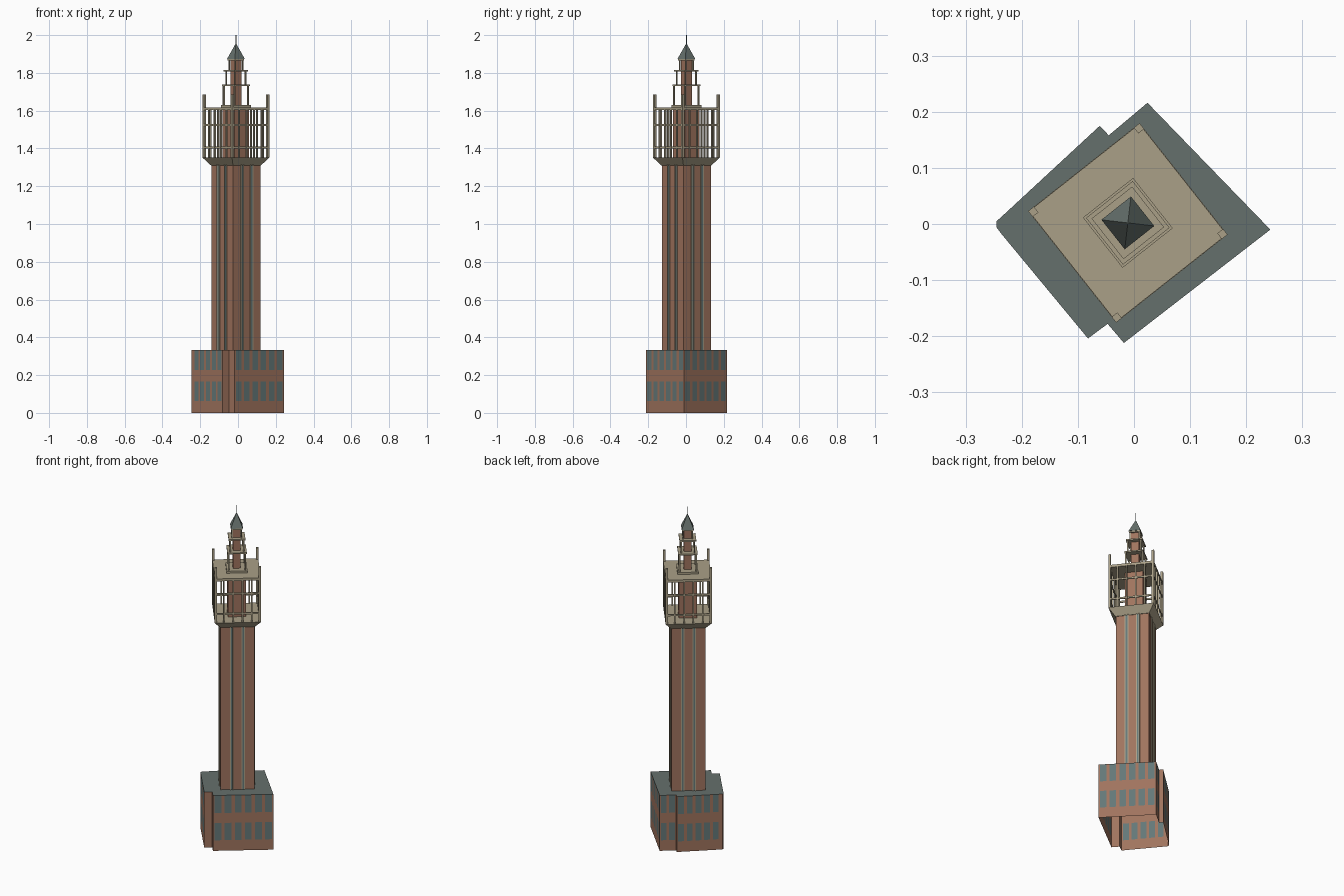
import bpy, bmesh, math
from mathutils import Matrix, Vector

if "Cube" in bpy.data.objects:
    bpy.data.objects.remove(bpy.data.objects["Cube"])


def material(name, *rgb):
    m = bpy.data.materials.new(name)
    m.diffuse_color = [((c / 255 + 0.055) / 1.055) ** 2.4 for c in rgb] + [1]
    m.use_nodes = True
    m.node_tree.nodes["Principled BSDF"].inputs["Base Color"].default_value = m.diffuse_color
    return m


BRICK = material("brick", 160, 116, 94)
STONE = material("pale stone", 170, 160, 135)
SLATE = material("slate", 101, 112, 108)
GLASS = material("window glass", 100, 120, 120)

# The tower is turned against the axes
TURN = Matrix.Translation((-0.011, 0.002, 0)) @ Matrix.Rotation(math.radians(38.3), 4, 'Z')


def finish(name, bm, mats, matrix=None):
    if matrix:
        bm.transform(matrix)
    me = bpy.data.meshes.new(name)
    bm.to_mesh(me)
    bm.free()
    for m in mats:
        me.materials.append(m)
    ob = bpy.data.objects.new(name, me)
    bpy.context.collection.objects.link(ob)
    return ob


def add_box(bm, x0, x1, y0, y1, z0, z1):
    size = Matrix.Diagonal((x1 - x0, y1 - y0, z1 - z0, 1))
    place = Matrix.Translation(((x0 + x1) / 2, (y0 + y1) / 2, (z0 + z1) / 2))
    bmesh.ops.create_cube(bm, size=1, matrix=place @ size)


def block(name, h, z0, z1, mat):
    """Square block of half width h."""
    bm = bmesh.new()
    add_box(bm, -h, h, -h, h, z0, z1)
    return finish(name, bm, [mat], TURN)


def taper(name, h0, h1, z0, z1, mat):
    """Square frustum or pyramid."""
    bm = bmesh.new()
    bmesh.ops.create_cone(bm, cap_ends=True, segments=4, radius1=h0 * math.sqrt(2),
                          radius2=h1 * math.sqrt(2), depth=z1 - z0,
                          matrix=Matrix.Translation((0, 0, (z0 + z1) / 2)) @ Matrix.Rotation(math.pi / 4, 4, 'Z'))
    return finish(name, bm, [mat], TURN)


def corner_posts(name, h, w, z0, z1):
    """Four posts whose outer corners lie on a square of half width h."""
    bm = bmesh.new()
    c = h - w / 2
    for x in (-c, c):
        for y in (-c, c):
            add_box(bm, x - w / 2, x + w / 2, y - w / 2, y + w / 2, z0, z1)
    return finish(name, bm, [STONE], TURN)


# Base building: walls split into brick and window faces, open underneath
OUTLINE = [(-0.245, 0.005), (-0.245, -0.006), (-0.236, -0.018), (-0.082, -0.204),
           (-0.047, -0.178), (-0.018, -0.212), (0.243, -0.01), (0.024, 0.216),
           (-0.045, 0.158), (-0.061, 0.175), (-0.236, 0.013)]
WINDOWS = {2: 5, 5: 6, 6: 6, 7: 2, 9: 5}
LEVELS = [0, 0.063, 0.167, 0.227, 0.333]
bm = bmesh.new()
for i, p in enumerate(OUTLINE):
    a, b = Vector(p), Vector(OUTLINE[(i + 1) % len(OUTLINE)])
    n = WINDOWS.get(i, 0)
    cuts = [0] + [(k + s) / n for k in range(n) for s in (0.16, 0.84)] + [1]
    for c in range(len(cuts) - 1):
        p0, p1 = a.lerp(b, cuts[c]), a.lerp(b, cuts[c + 1])
        for r in range(4):
            f = bm.faces.new([bm.verts.new((q.x, q.y, z)) for q, z in
                              ((p0, LEVELS[r]), (p1, LEVELS[r]), (p1, LEVELS[r + 1]), (p0, LEVELS[r + 1]))])
            f.material_index = 2 if c % 2 and r % 2 else 0
roof = bm.faces.new([bm.verts.new((x, y, LEVELS[-1])) for x, y in OUTLINE])
roof.material_index = 1
bmesh.ops.remove_doubles(bm, verts=bm.verts, dist=1e-5)
finish("base_building", bm, [BRICK, SLATE, GLASS])

# Shaft: brick sides with tall glazed strips between thin stone ribs
SHAFT, GAL = 0.094, 0.1265
block("shaft", SHAFT - 0.002, 0.333, 1.315, BRICK)
strips, ribs = bmesh.new(), bmesh.new()
for k in range(4):
    rot = Matrix.Rotation(k * math.pi / 2, 4, 'Z')
    for bmx, ts, w, out in ((strips, (0,), 0.010, 0.0), (ribs, (-0.0075, 0.0075), 0.005, 0.003)):
        tmp = bmesh.new()
        for s in (-1, 1):
            for t in ts:
                x = s * SHAFT / 3 + t
                add_box(tmp, x - w / 2, x + w / 2, -SHAFT - out, -SHAFT + 0.006, 0.333, 1.315)
        tmp.transform(rot)
        me = bpy.data.meshes.new("tmp")
        tmp.to_mesh(me)
        tmp.free()
        bmx.from_mesh(me)
        bpy.data.meshes.remove(me)
finish("shaft_windows", strips, [GLASS], TURN)
finish("shaft_ribs", ribs, [STONE], TURN)

# Gallery: flared corbel, open colonnade, rails, roof slab
taper("gallery_corbel", SHAFT, GAL, 1.31, 1.352, STONE)
block("gallery_core", 0.05, 1.352, 1.605, BRICK)
block("gallery_roof", GAL - 0.001, 1.603, 1.618, STONE)
corner_posts("gallery_corner_posts", GAL, 0.013, 1.352, 1.685)
bm = bmesh.new()
W = 0.008
for i in range(1, 5):
    x = -GAL + 2 * GAL * i / 5
    for y in (-GAL + W / 2, GAL - W / 2):
        add_box(bm, x - W / 2, x + W / 2, y - W / 2, y + W / 2, 1.352, 1.605)
        add_box(bm, y - W / 2, y + W / 2, x - W / 2, x + W / 2, 1.352, 1.605)
finish("gallery_columns", bm, [STONE], TURN)
bm = bmesh.new()
L = GAL - 0.008
for z in (1.4, 1.52):
    for y in (-GAL + 0.0045, GAL - 0.0045):
        add_box(bm, -L, L, y - 0.003, y + 0.003, z, z + 0.01)
        add_box(bm, y - 0.003, y + 0.003, -L, L, z, z + 0.01)
finish("gallery_rails", bm, [STONE], TURN)

# Stepped lantern around a slim brick core
block("lantern_plinth", 0.057, 1.618, 1.63, STONE)
block("lantern_core", 0.021, 1.63, 1.868, BRICK)
block("lower_lantern_slab", 0.053, 1.73, 1.738, STONE)
block("upper_lantern_slab", 0.046, 1.808, 1.816, STONE)
corner_posts("lower_lantern_posts", 0.050, 0.008, 1.63, 1.73)
corner_posts("middle_lantern_posts", 0.040, 0.007, 1.738, 1.808)
corner_posts("upper_lantern_posts", 0.028, 0.006, 1.816, 1.868)

# Pointed roof and spike
block("spire_eaves", 0.031, 1.866, 1.876, STONE)
taper("spire_roof", 0.0335, 0.001, 1.874, 1.955, SLATE)
block("spire_spike", 0.0015, 1.95, 2.0, SLATE)
